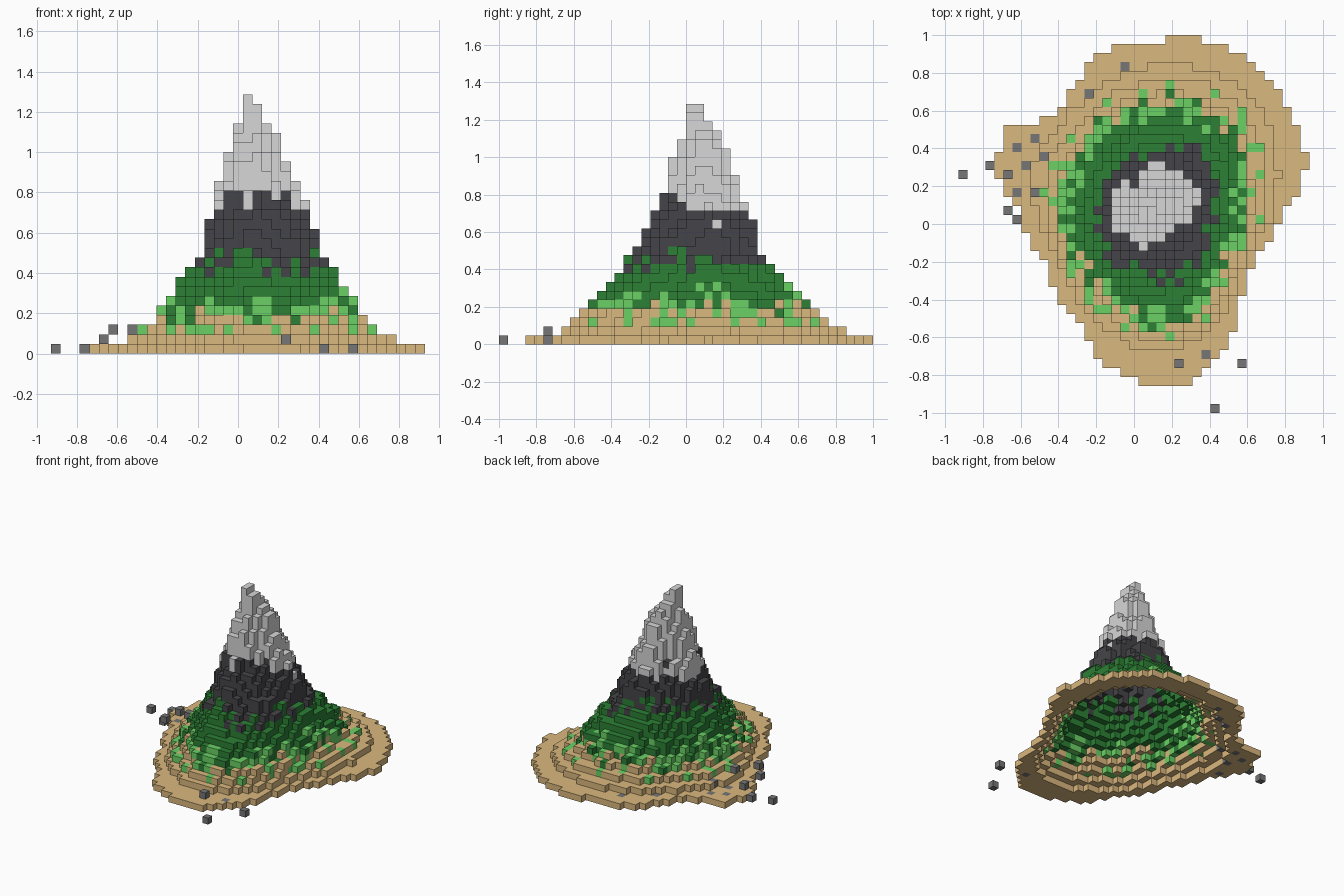
import bpy, bmesh, math, random

if "Cube" in bpy.data.objects:
    bpy.data.objects.remove(bpy.data.objects["Cube"], do_unlink=True)
random.seed(11)

NX, NY, NZ = 39, 42, 27
S = 2 / NY                      # block size
CX = CY = 0.07                  # axis of the mountain

# Contour radii in hundredths, evenly spaced round the axis from +x, by layer
CONTOURS = {
    0: [73, 87.5, 91, 95, 96, 95, 88, 88, 77, 69, 86, 83, 67, 64, 60, 67, 71, 85, 92, 93, 83, 69, 61, 66],
    1: [67, 74, 81, 81, 76, 69, 65, 66, 59, 54, 57, 65, 74, 74, 63, 57],
    3: [56, 59, 67, 67, 62, 55, 50, 50, 48, 48, 49, 55, 64, 64, 57, 51],
    6: [46, 49, 54, 54, 48, 43, 40, 39, 37, 36, 38, 43, 50, 50, 46, 42],
    10: [34, 36, 37, 35, 31, 28, 27, 26, 25, 25, 26, 30, 34, 34, 34, 34],
    16: [23, 24, 25, 24, 21, 18, 17, 17, 17, 17, 18, 20, 20, 17, 17, 19],
    22: [13, 14, 15, 14, 12, 10, 9, 9, 9, 9, 10, 11, 11, 11, 10, 11],
    26: [1, 1, 3, 6],
}
KEYS = sorted(CONTOURS)

COLOURS = {
    "sand": (0.70, 0.48, 0.21),
    "light_grass": (0.145, 0.64, 0.13),
    "dark_forest": (0.025, 0.215, 0.036),
    "dark_rock": (0.06, 0.06, 0.067),
    "pale_peak": (0.68, 0.68, 0.68),
    "loose_stone": (0.18, 0.18, 0.183),
}

# Loose stones: x, y, layer
STONES = [
    (-.9, .26, 0), (-.76, .31, 0), (-.67, .26, 1), (-.67, .07, 1), (-.62, .03, 2),
    (-.62, .4, 0), (-.52, .45, 0), (-.57, .31, 0), (-.48, .36, 1), (-.62, .19, 0),
    (-.52, .17, 2), (-.24, .69, 0), (-.14, .74, 0), (-.05, .83, 0), (.38, -.69, 0),
    (.23, -.73, 1), (.57, -.74, 0), (.43, -.97, 0),
]


def contour(key, angle):
    ring = CONTOURS[key]
    t = angle / math.tau % 1 * len(ring)
    a = int(t)
    f = t - a
    return (ring[a % len(ring)] * (1 - f) + ring[(a + 1) % len(ring)] * f) / 100


def radius(layer, angle):
    for lo, hi in zip(KEYS, KEYS[1:]):
        if lo <= layer <= hi:
            f = (layer - lo) / (hi - lo)
            return contour(lo, angle) * (1 - f) + contour(hi, angle) * f


def from_axis(i, j):
    return (i + .5 - NX / 2) * S - CX, (j + .5 - NY / 2) * S - CY


def cell_height(i, j):
    x, y = from_axis(i, j)
    d, a = math.hypot(x, y), math.atan2(y, x)
    rough = random.uniform(-.018, .018)
    h = 0
    while h < NZ and d < radius(h, a) + (rough if 2 < h < 23 else 0):
        h += 1
    return h


def pick(*weighted):
    names, weights = zip(*weighted)
    return random.choices(names, weights)[0]


def band(i, j, k):
    """Ground type of a block in layer k, mixed at the borders."""
    if k < 2:
        return "sand"
    if k == 2:
        return pick(("sand", 6), ("light_grass", 4))
    if k < 5:
        return pick(("sand", 7 - k), ("light_grass", 4), ("dark_forest", 2 * k - 5))
    if k < 7:
        return pick(("light_grass", 13 - 2 * k), ("dark_forest", k))
    if k < 8:
        return "dark_forest"
    if k < 12:
        return pick(("dark_forest", 11.5 - k), ("dark_rock", k - 7))
    # The snow line dips on the back left slope and on the right
    x, y = from_axis(i, j)
    snow = 15 if x + y > .16 or x < -.13 else 17
    if k < snow - 2:
        return "dark_rock"
    if k < snow:
        return pick(("dark_rock", 3), ("pale_peak", k - snow + 3))
    return "pale_peak"


# Hollow shell of blocks that follows the slope
heights = {(i, j): cell_height(i, j) for i in range(NX) for j in range(NY)}
blocks = {}
for (i, j), h in heights.items():
    if h:
        near = [heights.get((i + a, j + b), 0) for a, b in ((1, 0), (-1, 0), (0, 1), (0, -1))]
        for k in range(min(h - 1, *near), h):
            blocks[i, j, k] = band(i, j, k)
for x, y, k in STONES:
    blocks[math.floor(x / S + NX / 2), math.floor(y / S + NY / 2), k] = "loose_stone"


def face_corners(cell, axis, side):
    u, v = (axis + 1) % 3, (axis + 2) % 3
    loop = [(0, 0), (1, 0), (1, 1), (0, 1)]
    for a, b in loop if side else reversed(loop):
        p = list(cell)
        p[axis] += side
        p[u] += a
        p[v] += b
        yield tuple(p)


def build_part(name, colour):
    """Outer faces of all blocks of one ground type."""
    bm = bmesh.new()
    verts = {}
    for cell, kind in blocks.items():
        if kind != name:
            continue
        for axis in range(3):
            for side in (0, 1):
                beside = list(cell)
                beside[axis] += 1 if side else -1
                if tuple(beside) in blocks:
                    continue
                quad = []
                for p in face_corners(cell, axis, side):
                    if p not in verts:
                        verts[p] = bm.verts.new(((p[0] - NX / 2) * S, (p[1] - NY / 2) * S, p[2] * S))
                    quad.append(verts[p])
                bm.faces.new(quad)
    mesh = bpy.data.meshes.new(name)
    bm.to_mesh(mesh)
    bm.free()
    mat = bpy.data.materials.new(name)
    mat.use_nodes = True
    mat.diffuse_color = (*colour, 1)
    bsdf = mat.node_tree.nodes["Principled BSDF"]
    bsdf.inputs["Base Color"].default_value = (*colour, 1)
    bsdf.inputs["Roughness"].default_value = 0.9
    mesh.materials.append(mat)
    bpy.context.collection.objects.link(bpy.data.objects.new(name, mesh))


for part, colour in COLOURS.items():
    build_part(part, colour)
